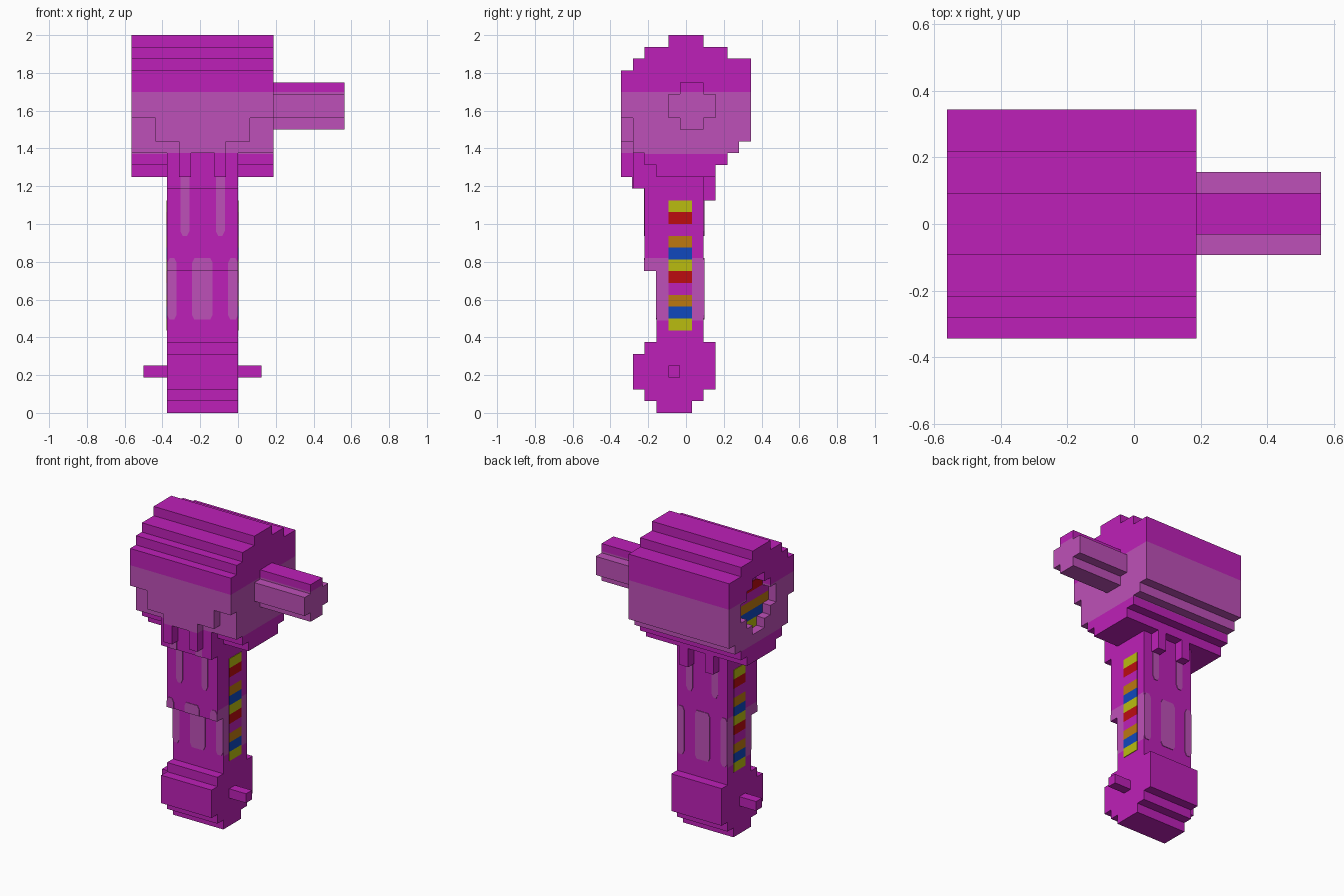
import bpy
import bmesh
from mathutils import Vector

default = bpy.data.objects.get("Cube")
if default:
    bpy.data.objects.remove(default, do_unlink=True)

U = 1 / 16                      # one block
ORIGIN = Vector((-9 * U, -5.5 * U, 0))


def material(name, rgb):
    linear = [((c / 255 + 0.055) / 1.055) ** 2.4 if c > 10 else c / 3295 for c in rgb]
    m = bpy.data.materials.new(name)
    m.use_nodes = True
    m.diffuse_color = (*linear, 1)
    bsdf = next(n for n in m.node_tree.nodes if n.type == "BSDF_PRINCIPLED")
    bsdf.inputs["Base Color"].default_value = (*linear, 1)
    bsdf.inputs["Roughness"].default_value = 0.8
    return m


magenta = material("magenta", (190, 32, 184))
pale = material("pale_magenta", (190, 80, 184))
yellow = material("yellow", (186, 188, 16))
red = material("red", (188, 12, 16))
orange = material("orange", (188, 120, 16))
blue = material("blue", (16, 72, 190))


def prism(name, points, push, mats):
    """Extrude a flat outline (block units) along push."""
    bm = bmesh.new()
    verts = [bm.verts.new(Vector(p) * U + ORIGIN) for p in points]
    face = bm.faces.new(verts)
    grown = bmesh.ops.extrude_face_region(bm, geom=[face], use_keep_orig=True)
    top = [v for v in grown["geom"] if isinstance(v, bmesh.types.BMVert)]
    bmesh.ops.translate(bm, verts=top, vec=Vector(push) * U)
    bmesh.ops.recalc_face_normals(bm, faces=bm.faces[:])
    mesh = bpy.data.meshes.new(name)
    bm.to_mesh(mesh)
    bm.free()
    for m in mats:
        mesh.materials.append(m)
    ob = bpy.data.objects.new(name, mesh)
    bpy.context.collection.objects.link(ob)
    return ob


def stepped(name, x0, x1, rows, mats=(magenta,)):
    """Stepped side outline from rows (z0, z1, y0, y1), extruded along x."""
    outline = []
    for z0, z1, y0, y1 in rows:
        outline += [(x0, y1, z0), (x0, y1, z1)]
    for z0, z1, y0, y1 in reversed(rows):
        outline += [(x0, y0, z1), (x0, y0, z0)]
    clean = [p for i, p in enumerate(outline) if p != outline[i - 1]]
    return prism(name, clean, (x1 - x0, 0, 0), mats)


def box(name, x0, x1, y0, y1, z0, z1, mats=(magenta,)):
    return stepped(name, x0, x1, [(z0, z1, y0, y1)], mats)


def paint_band(ob, low, high, sides_only=False):
    """Cut the faces at two heights and colour the band between pale."""
    bm = bmesh.new()
    bm.from_mesh(ob.data)
    for z in (low, high):
        bmesh.ops.bisect_plane(bm, geom=bm.verts[:] + bm.edges[:] + bm.faces[:],
                               plane_co=(0, 0, z), plane_no=(0, 0, 1))
    bm.normal_update()
    for f in bm.faces:
        inside = low < f.calc_center_median().z < high
        if inside and (not sides_only or abs(f.normal.x) > 0.5):
            f.material_index = 1
    bm.to_mesh(ob.data)
    bm.free()


two_tone = (magenta, pale)
HEAD_BAND = (1.37, 1.70)

# Hammer head
head = stepped("head", 0, 12, [
    (20, 21, 3, 8), (21, 22, 2, 9), (22, 23, 1, 10), (23, 25, 1, 11),
    (25, 29, 0, 11), (29, 30, 1, 11), (30, 31, 2, 9), (31, 32, 4, 7)], two_tone)
recess = stepped("recess_cutter", -1, 1, [
    (23, 24, 5, 7), (24, 25, 4, 8), (25, 27, 3, 9),
    (27, 28, 4, 8), (28, 29, 5, 7)], two_tone)
recess.hide_render = True
for part in (head, recess):
    paint_band(part, *HEAD_BAND)

# Sink the round recess into the end of the head
cut = head.modifiers.new("recess", "BOOLEAN")
cut.operation = "DIFFERENCE"
cut.solver = "EXACT"
cut.object = recess
graph = bpy.context.evaluated_depsgraph_get()
carved = bpy.data.meshes.new_from_object(head.evaluated_get(graph))
head.modifiers.clear()
head.data = carved
bpy.data.objects.remove(recess, do_unlink=True)

# Stub on the other end, and the stepped brow plate on the front
stub = stepped("stub", 12, 18, [(24, 25, 5, 7), (25, 27, 4, 8), (27, 28, 5, 7)], two_tone)
brow_wide = box("brow_wide", 2, 10, 0, 1, 23, 25, two_tone)
brow_narrow = box("brow_narrow", 4, 8, 0, 1, 22, 23, two_tone)
for part in (stub, brow_wide, brow_narrow):
    paint_band(part, *HEAD_BAND)

# Neck and the small prongs front and back
stepped("neck", 3, 9, [(19, 20, 1, 2), (20, 22, 1, 3)])
for x, side in ((4, "right"), (7, "left")):
    box("front_prong_" + side, x, x + 1, 0, 1, 20, 22)
    box("back_prong_" + side, x, x + 1, 7, 8, 18, 20)

# Handle, pommel and cross pins
handle = stepped("handle", 3, 9, [(6, 12, 3, 7), (12, 20, 2, 7)], two_tone)
paint_band(handle, 0.49, 0.82, sides_only=True)
stepped("pommel", 3, 9, [(0, 1, 3, 6), (1, 2, 2, 7), (2, 5, 1, 8), (5, 6, 2, 8)])
for x, side in ((1, "right"), (9, "left")):
    box("pin_" + side, x, x + 2, 4, 5, 3, 4)

# Coloured stripes down both sides of the handle
T = 0.06                        # plate thickness in blocks
cycle = [yellow, red, magenta, orange, blue]
for x, side in ((3 - T, "right"), (9, "left")):
    for n in range(11):
        z = 17 - n
        box(f"stripe_{side}_{n}", x, x + T, 4, 6, z, z + 1, (cycle[n % 5],))

# The same stripes on the floor of the recess
for n, (half, mat) in enumerate([(1, yellow), (2, blue), (3, orange), (3, magenta), (2, red)]):
    box(f"recess_stripe_{n}", 1 - T, 1, 6 - half, 6 + half, 23 + n, 24 + n, (mat,))


# Pale worn patches on the front and back of the handle
def patch(name, x0, x1, z0, z1, y, c_low=0.0, c_high=0.0):
    pts = [(x0 + c_low, y, z0), (x1 - c_low, y, z0), (x1, y, z0 + 2 * c_low),
           (x1, y, z1 - 2 * c_high), (x1 - c_high, y, z1), (x0 + c_high, y, z1),
           (x0, y, z1 - 2 * c_high), (x0, y, z0 + 2 * c_low)]
    prism(name, [p for i, p in enumerate(pts) if p != pts[i - 1]], (0, T, 0), (pale,))


for n, (x0, x1) in enumerate([(3, 3.8), (5.1, 6.85), (8.15, 9)]):
    patch(f"front_patch_low_{n}", x0, x1, 7.9, 12, 3 - T, c_low=0.2)
    patch(f"front_patch_high_{n}", x0, x1, 12, 13.1, 2 - T, c_high=0.2)
    patch(f"back_patch_{n}", x0, x1, 7.9, 13.1, 7, 0.2, 0.2)
for n, x in enumerate((4.5, 7.5)):
    patch(f"neck_patch_{n}", x - 0.38, x + 0.38, 19, 20, 1 - T)
    patch(f"front_streak_{n}", x - 0.38, x + 0.38, 15, 19, 2 - T, c_low=0.2)
    patch(f"back_streak_{n}", x - 0.38, x + 0.38, 15, 18, 7, c_low=0.2)
